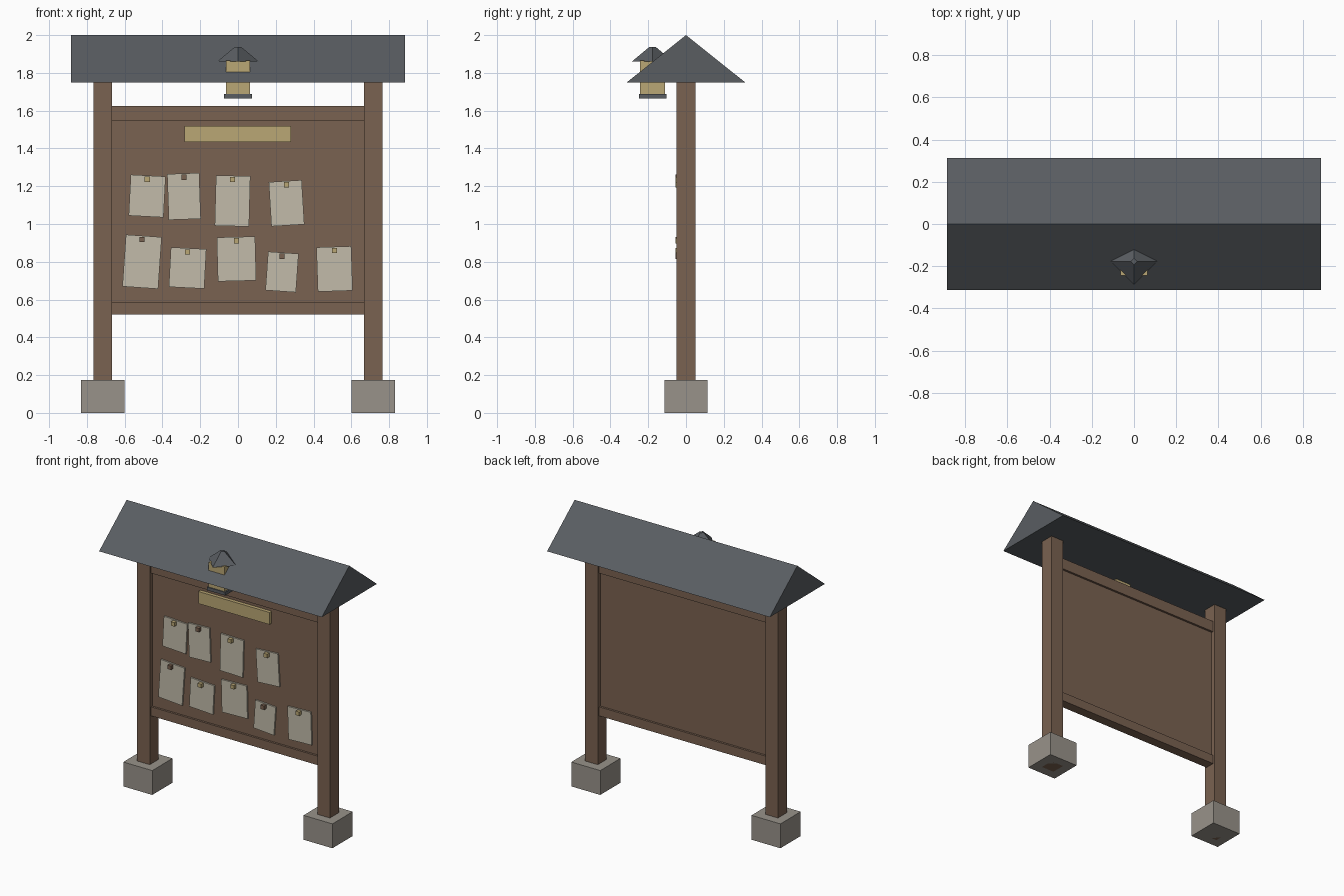
import bpy, bmesh, math
from mathutils import Matrix, Vector

if "Cube" in bpy.data.objects:
    bpy.data.objects.remove(bpy.data.objects["Cube"])


def material(name, rgb):
    m = bpy.data.materials.new(name)
    m.diffuse_color = (*rgb, 1)
    m.use_nodes = True
    m.node_tree.nodes["Principled BSDF"].inputs["Base Color"].default_value = m.diffuse_color
    return m


WOOD = material("brown wood", (0.195, 0.122, 0.082))
SLATE = material("slate grey", (0.100, 0.110, 0.121))
STONE = material("stone grey", (0.315, 0.290, 0.255))
TAN = material("warm tan", (0.49, 0.385, 0.178))
PAPER = material("off-white paper", (0.54, 0.50, 0.40))


def finish(name, bm, mat):
    bmesh.ops.recalc_face_normals(bm, faces=bm.faces[:])
    mesh = bpy.data.meshes.new(name)
    bm.to_mesh(mesh)
    bm.free()
    mesh.materials.append(mat)
    ob = bpy.data.objects.new(name, mesh)
    bpy.context.collection.objects.link(ob)
    return ob


def box(name, x, y, z, mat, tilt=0):
    """Box from (min, max) pairs, tilted about its own front-to-back axis."""
    lo, hi = Vector((x[0], y[0], z[0])), Vector((x[1], y[1], z[1]))
    bm = bmesh.new()
    bmesh.ops.create_cube(bm, size=1)
    bmesh.ops.transform(bm, verts=bm.verts, matrix=Matrix.Translation((lo + hi) / 2)
                        @ Matrix.Rotation(math.radians(-tilt), 4, 'Y')
                        @ Matrix.Diagonal((*(hi - lo), 1)))
    return finish(name, bm, mat)


def around(c, half):
    return (c - half, c + half)


# Posts and their footings
for side, s in (("left", -1), ("right", 1)):
    cx = s * 0.716
    box(side + "_post", around(cx, 0.05), (-0.05, 0.05), (0, 1.77), WOOD)
    box(side + "_footing", around(cx, 0.115), (-0.115, 0.115), (0, 0.175), STONE)

# Notice panel between two rails
box("panel", (-0.67, 0.67), (-0.02, 0.02), (0.56, 1.58), WOOD)
box("bottom_rail", (-0.67, 0.67), (-0.035, 0.035), (0.52, 0.585), WOOD)
box("top_rail", (-0.67, 0.67), (-0.035, 0.035), (1.545, 1.625), WOOD)
box("header_plate", (-0.284, 0.281), (-0.045, -0.015), (1.433, 1.52), TAN)

# Gabled roof: triangular profile extruded along x
bm = bmesh.new()
profile = [bm.verts.new((-0.885, y, z)) for y, z in ((-0.313, 1.75), (0.313, 1.75), (0, 2))]
face = bm.faces.new(profile)
out = bmesh.ops.extrude_face_region(bm, geom=[face])["geom"]
bmesh.ops.translate(bm, vec=(1.77, 0, 0),
                    verts=[v for v in out if isinstance(v, bmesh.types.BMVert)])
finish("roof", bm, SLATE)

# Pinned notices: centre x, centre z, width, height, tilt, pin material
notices = [
    (-0.481, 1.148, 0.185, 0.217, -3, TAN),
    (-0.286, 1.146, 0.170, 0.243, 2, WOOD),
    (-0.029, 1.122, 0.182, 0.267, -1.5, TAN),
    (0.257, 1.110, 0.175, 0.235, 3.5, TAN),
    (-0.508, 0.800, 0.190, 0.275, -4, WOOD),
    (-0.267, 0.767, 0.188, 0.210, -3, TAN),
    (-0.008, 0.815, 0.203, 0.233, 1.5, TAN),
    (0.233, 0.746, 0.162, 0.205, -4, WOOD),
    (0.511, 0.762, 0.185, 0.235, 2, TAN),
]
for i, (x, z, w, h, tilt, pin) in enumerate(notices, 1):
    box(f"notice_{i}", around(x, w / 2), (-0.031, -0.018), around(z, h / 2), PAPER, tilt)
    box(f"pin_{i}", around(x, 0.014), (-0.056, -0.025), around(z + h / 2 - 0.02, 0.014), pin)

# Lantern set through the front roof slope
LY = -0.177
box("lantern_body", around(0, 0.063), around(LY, 0.066), (1.675, 1.865), TAN)
box("lantern_base", around(0, 0.073), around(LY, 0.073), (1.664, 1.687), SLATE)
bm = bmesh.new()
bmesh.ops.create_cone(bm, cap_ends=True, segments=4, radius1=0.11, radius2=0.016, depth=0.078)
# Put the cap's corners on the x and y axes
corner = max(bm.verts, key=lambda v: v.co.xy.length).co
bmesh.ops.rotate(bm, verts=bm.verts, cent=(0, 0, 0),
                 matrix=Matrix.Rotation(-math.atan2(corner.y, corner.x), 3, 'Z'))
bmesh.ops.translate(bm, verts=bm.verts, vec=(0, LY, 1.899))
finish("lantern_cap", bm, SLATE)
